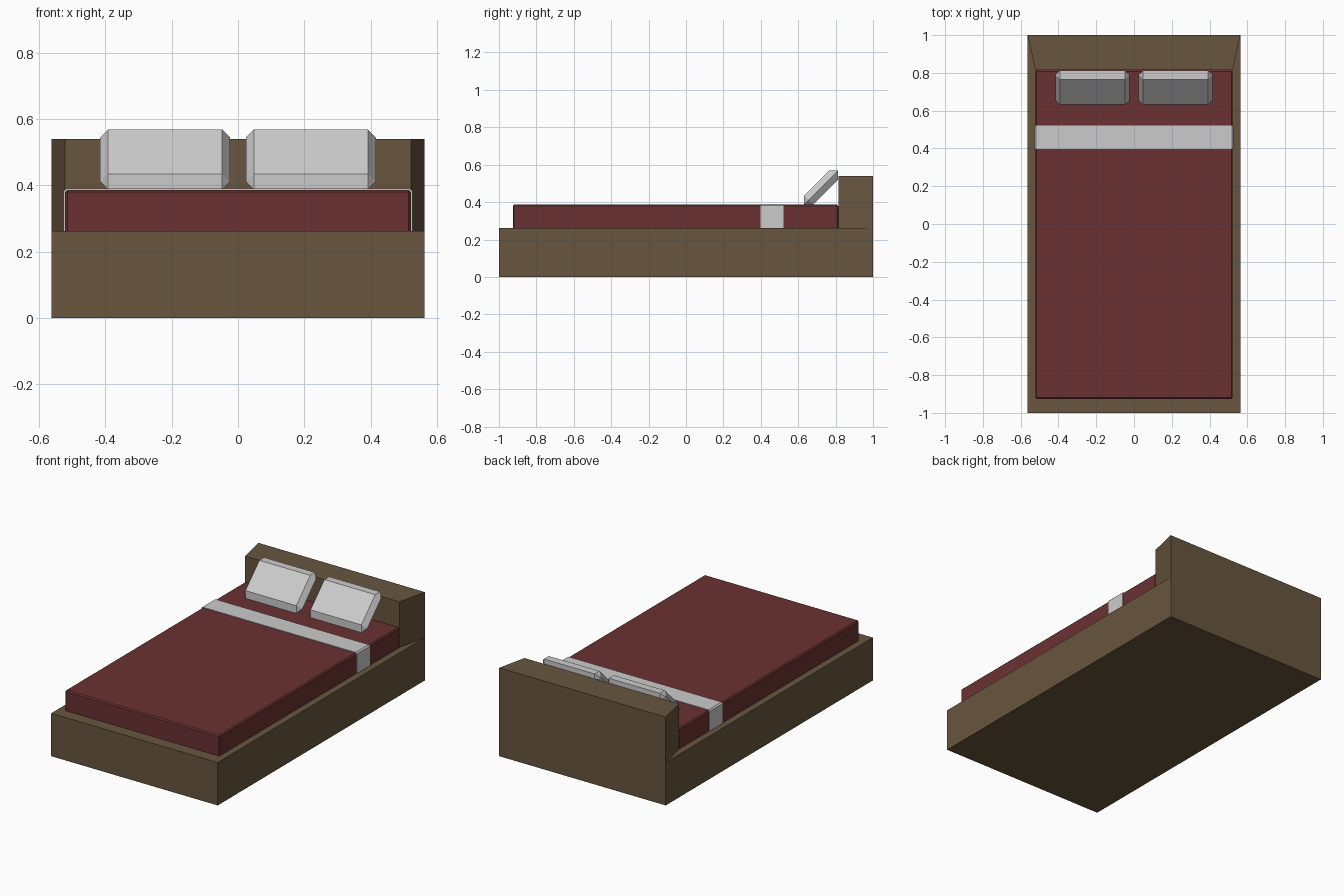
import bpy, bmesh, math
from mathutils import Matrix

if "Cube" in bpy.data.objects:
    bpy.data.objects.remove(bpy.data.objects["Cube"])


def material(name, rgb):
    m = bpy.data.materials.new(name)
    m.diffuse_color = (*rgb, 1)
    m.use_nodes = True
    m.node_tree.nodes["Principled BSDF"].inputs["Base Color"].default_value = m.diffuse_color
    return m


def add(name, bm, mat=None):
    bmesh.ops.recalc_face_normals(bm, faces=bm.faces)
    me = bpy.data.meshes.new(name)
    bm.to_mesh(me)
    bm.free()
    ob = bpy.data.objects.new(name, me)
    bpy.context.collection.objects.link(ob)
    if mat:
        me.materials.append(mat)
    return ob


wood = material("wood", (0.136, 0.092, 0.049))
blanket = material("blanket", (0.147, 0.031, 0.033))

# Frame: base and tapered headboard as one closed shell
W, N, BASE, TOP = 0.563, 0.522, 0.262, 0.54
half = [(W, -1, 0), (W, 1, 0), (W, 1, TOP), (W, 1, BASE),
        (W, -1, BASE), (N, 0.815, BASE), (N, 0.815, TOP)]
bm = bmesh.new()
R = [bm.verts.new(p) for p in half]
L = [bm.verts.new((-x, y, z)) for x, y, z in half]
for s in (R, L):
    bm.faces.new([s[0], s[1], s[3], s[4]])    # long side
    bm.faces.new([s[3], s[2], s[6], s[5]])    # slanted headboard end
for i, j in ((0, 1), (1, 3), (3, 2), (2, 6), (6, 5), (4, 0)):
    bm.faces.new([R[i], R[j], L[j], L[i]])    # faces spanning the width
bm.faces.new([R[4], R[3], R[5], L[5], L[3], L[4]])  # top of base
add("bed_frame", bm, wood)

# Mattress with covers, small chamfer on upright and top edges
bm = bmesh.new()
bmesh.ops.create_cube(bm, size=1)
bmesh.ops.scale(bm, vec=(1.044, 1.741, 0.124), verts=bm.verts)
bmesh.ops.bevel(bm, geom=[e for e in bm.edges if max(v.co.z for v in e.verts) > 0],
                offset=0.007, segments=1, profile=0.5, affect='EDGES')
bmesh.ops.translate(bm, vec=(0, -0.0555, 0.324), verts=bm.verts)
add("mattress", bm, blanket)

# Folded sheet band wrapping over the mattress
X, Z, C = 0.526, 0.39, 0.008
profile = [(-X, BASE), (-X, Z - C), (-X + C, Z),
           (X - C, Z), (X, Z - C), (X, BASE)]
bm = bmesh.new()
a, b = ([bm.verts.new((x, y, z)) for x, z in profile] for y in (0.397, 0.522))
for i in range(len(profile) - 1):
    bm.faces.new([a[i], a[i + 1], b[i + 1], b[i]])
band = add("sheet_band", bm)
thick = band.modifiers.new("thickness", 'SOLIDIFY')
thick.thickness = 0.006
thick.offset = -1


# Pillows leaning on the headboard: chamfers meet in a ridge round the rim
def pillow(name, x):
    w, h, t, cw, ch = 0.196, 0.128, 0.0335, 0.024, 0.0335
    bm = bmesh.new()
    for sx in (-1, 1):
        for sy in (-1, 1):
            for px, py, pz in ((w - cw, h - ch, t), (w - cw, h - ch, -t),
                               (w - cw, h, 0), (w, h - ch, 0)):
                bm.verts.new((sx * px, sy * py, pz))
    bmesh.ops.convex_hull(bm, input=bm.verts)
    bmesh.ops.dissolve_limit(bm, angle_limit=0.01, verts=bm.verts, edges=bm.edges)
    bmesh.ops.transform(bm, verts=bm.verts,
                        matrix=Matrix.Translation((x, 0.7223, 0.4777))
                        @ Matrix.Rotation(math.radians(45), 4, 'X'))
    add(name, bm)


pillow("left_pillow", -0.22)
pillow("right_pillow", 0.22)
